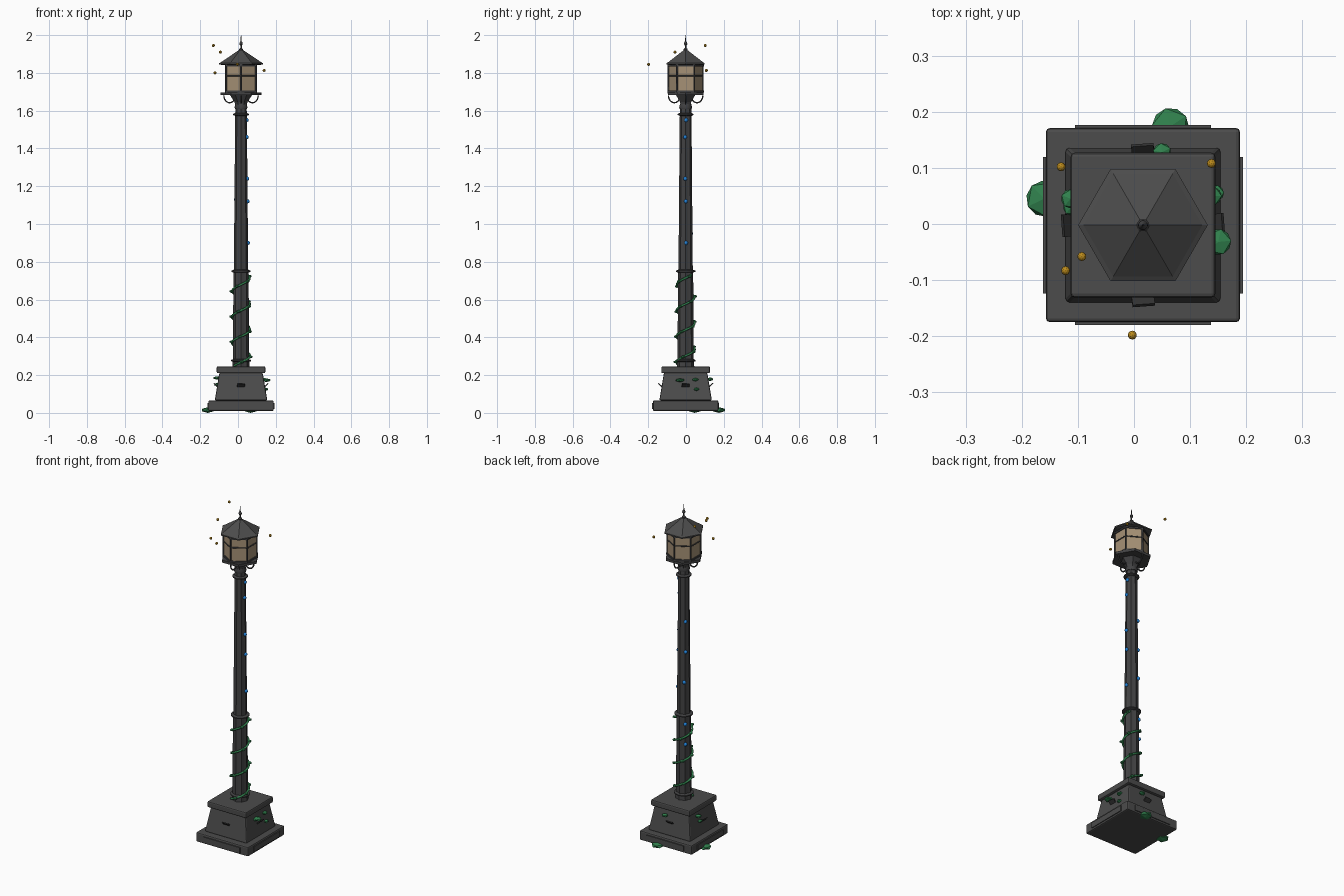
import bpy, bmesh, math, random
from mathutils import Vector, Matrix

random.seed(4)
if "Cube" in bpy.data.objects:
    bpy.data.objects.remove(bpy.data.objects["Cube"])

AXIS = Vector((0.016, -0.002, 0))  # foot of the post's centre line


def material(name, rgb):
    m = bpy.data.materials.new(name)
    m.use_nodes = True
    m.diffuse_color = (*rgb, 1)
    m.node_tree.nodes["Principled BSDF"].inputs["Base Color"].default_value = (*rgb, 1)
    return m


STONE = material("dark stone", (0.072, 0.072, 0.072))
IRON = material("black iron", (0.054, 0.054, 0.056))
CHIP = material("dark slate", (0.032, 0.032, 0.032))
GLASS = material("amber glass", (0.38, 0.285, 0.18))
LEAF = material("leaf green", (0.03, 0.22, 0.075))
BLUE = material("blue glow", (0.015, 0.22, 0.68))
GOLD = material("gold glow", (0.5, 0.26, 0.012))


def finish(name, bm, mat, smooth=False):
    me = bpy.data.meshes.new(name)
    bmesh.ops.recalc_face_normals(bm, faces=bm.faces)
    bm.to_mesh(me)
    bm.free()
    me.materials.append(mat)
    ob = bpy.data.objects.new(name, me)
    bpy.context.collection.objects.link(ob)
    if smooth:
        bpy.context.view_layer.objects.active = ob
        bpy.ops.object.select_all(action="DESELECT")
        ob.select_set(True)
        bpy.ops.object.shade_smooth_by_angle()
    return ob


def polar(r, a, z):
    return AXIS + Vector((r * math.cos(a), r * math.sin(a), z))


def lathe(name, profile, sides, mat, phase=0.0, flute=0.0, smooth=False):
    """Stack of regular polygons (radius, height) around the post axis."""
    bm = bmesh.new()
    rings = []
    for r, z in profile:
        rings.append([bm.verts.new(polar(r * (1 - flute * (i % 2)), phase + math.tau * i / sides, z))
                      for i in range(sides)])
    for lo, hi in zip(rings, rings[1:]):
        for i in range(sides):
            j = (i + 1) % sides
            bm.faces.new((lo[i], lo[j], hi[j], hi[i]))
    bm.faces.new(rings[0][::-1])
    bm.faces.new(rings[-1])
    return finish(name, bm, mat, smooth)


def block(name, lower, upper, z0, z1):
    """Square stone block with half widths at bottom and top."""
    s = math.sqrt(2)
    ob = lathe(name, [(lower * s, z0), (upper * s, z1)], 4, STONE, math.pi / 4)
    mod = ob.modifiers.new("soft edges", "BEVEL")
    mod.width, mod.segments = 0.007, 2


def box(name, size, matrix, mat):
    bm = bmesh.new()
    bmesh.ops.create_cube(bm, size=1, matrix=matrix @ Matrix.Diagonal((*size, 1)))
    finish(name, bm, mat)


def blob(name, loc, scale, mat, detail=1, spin=0.0, smooth=False):
    bm = bmesh.new()
    m = Matrix.Translation(loc) @ Matrix.Rotation(spin, 4, "Z") @ Matrix.Diagonal((*scale, 1))
    bmesh.ops.create_icosphere(bm, subdivisions=detail, radius=1, matrix=m)
    finish(name, bm, mat, smooth)


def tube(name, points, radius, mat):
    cu = bpy.data.curves.new(name, "CURVE")
    cu.dimensions = "3D"
    cu.bevel_depth, cu.bevel_resolution = radius, 1
    cu.use_fill_caps = True
    sp = cu.splines.new("POLY")
    sp.points.add(len(points) - 1)
    for p, co in zip(sp.points, points):
        p.co = (*co, 1)
    cu.materials.append(mat)
    bpy.context.collection.objects.link(bpy.data.objects.new(name, cu))


# stone pedestal
block("plinth", 0.173, 0.173, 0.01, 0.066)
block("pedestal", 0.139, 0.115, 0.066, 0.212)
block("pedestal_cap", 0.129, 0.129, 0.21, 0.246)
for i in range(4):
    turn = Matrix.Translation(AXIS) @ Matrix.Rotation(i * math.pi / 2, 4, "Z")
    box("plinth_panel", (0.01, 0.243, 0.032), turn @ Matrix.Translation((0.173, 0, 0.037)), STONE)
    tilt = Matrix.Rotation(-0.75, 4, "Y") @ Matrix.Rotation(0.1, 4, "Z")
    box("pedestal_chip", (0.03, 0.04, 0.006), turn @ Matrix.Translation((0.132, 0, 0.145)) @ tilt, CHIP)

# fluted post and its rings
lathe("lower_post", [(0.046, 0.245), (0.043, 0.28), (0.04, 0.75)], 16, IRON, flute=0.1)
lathe("upper_post", [(0.038, 0.75), (0.031, 1.58), (0.029, 1.63)], 16, IRON, flute=0.1)
for z, r in ((0.277, 0.053), (0.75, 0.051), (1.58, 0.042)):
    lathe("post_ring", [(r - 0.012, z - 0.008), (r, z - 0.003), (r, z + 0.003), (r - 0.012, z + 0.008)],
          20, IRON, smooth=True)
lathe("post_collar", [(0.032, 1.61), (0.034, 1.618), (0.03, 1.635)], 20, IRON, smooth=True)

# lantern body, turned so that flat panes face both sides
TURN = math.pi / 6
lathe("lantern_funnel", [(0.03, 1.625), (0.034, 1.645), (0.06, 1.685)], 6, IRON)
lathe("lantern_floor", [(0.108, 1.682), (0.108, 1.697)], 6, IRON)
lathe("lantern_glass", [(0.09, 1.697), (0.09, 1.842)], 6, GLASS, TURN)
lathe("lantern_top_rail", [(0.096, 1.834), (0.096, 1.846)], 6, IRON, TURN)
lathe("lantern_bottom_rail", [(0.096, 1.696), (0.096, 1.706)], 6, IRON, TURN)
for i in range(6):
    a = TURN + i * math.tau / 6
    b = a + math.tau / 6
    tube("lantern_post", [polar(0.091, a, 1.69), polar(0.091, a, 1.85)], 0.005, IRON)
    tube("lantern_crossbar", [polar(0.091, a, 1.785), polar(0.091, b, 1.785)], 0.0035, IRON)

# hexagonal roof and finial
lathe("lantern_roof", [(0.1, 1.842), (0.1155, 1.845), (0.1155, 1.852), (0.106, 1.857), (0.012, 1.92)], 6, STONE)
lathe("finial", [(0.011, 1.915), (0.011, 1.926), (0.004, 1.932), (0.004, 1.944), (0.009, 1.952),
                 (0.008, 1.96), (0.003, 1.968), (0.001, 2.0)], 12, IRON, smooth=True)

# curved brackets under the lantern
for i in range(4):
    pts = []
    for k in range(13):
        t = math.pi * 1.05 * (1 - k / 12)
        pts.append(polar(0.06 + 0.031 * math.cos(t), i * math.pi / 2, 1.68 - 0.038 * math.sin(t)))
    tube("lantern_bracket", pts, 0.004, IRON)

# climbing vine with leaves
vine = []
for k in range(73):
    t = k / 72
    vine.append(polar(0.049 - 0.003 * t, -2.4 + t * 7 * math.pi, 0.25 + 0.48 * t))
tube("vine", vine, 0.006, LEAF)
for k in range(3, 73, 4):
    p = vine[k]
    out = Vector((p.x - AXIS.x, p.y - AXIS.y, 0)).normalized()
    blob("vine_leaf", p + out * 0.004, (0.011, 0.014, 0.008), LEAF, spin=random.uniform(0, 3))

# moss and leaves around the pedestal
for x, y, z, s, h in ((-0.16, 0.045, 0.015, 0.036, 0.015), (0.065, 0.174, 0.015, 0.037, 0.015),
                      (0.15, -0.032, 0.173, 0.026, 0.01), (0.14, 0.05, 0.176, 0.018, 0.009),
                      (0.146, 0.055, 0.125, 0.016, 0.009), (0.05, 0.128, 0.178, 0.018, 0.01),
                      (-0.113, 0.045, 0.185, 0.019, 0.009), (-0.112, 0.03, 0.15, 0.016, 0.009)):
    blob("pedestal_leaf", (x, y, z), (s, s, h), LEAF, spin=x * 9)

# blue lights on the post
for a, heights in ((0.0, (1.55, 1.46, 1.24, 1.12, 0.9)), (2.36, (1.31, 1.13, 0.95, 0.7, 0.58))):
    for z in heights:
        r = 0.041 - 0.011 * (z - 0.58)
        blob("post_light", polar(r, a + random.uniform(-0.15, 0.15), z), (0.01, 0.01, 0.011),
             BLUE, 2, smooth=True)

# floating golden sparks
for p in ((-0.13, 0.102, 1.945), (0.138, 0.108, 1.813), (-0.093, -0.058, 1.91),
          (-0.122, -0.083, 1.80), (-0.003, -0.198, 1.845)):
    blob("spark", p, (0.008,) * 3, GOLD, 2)
